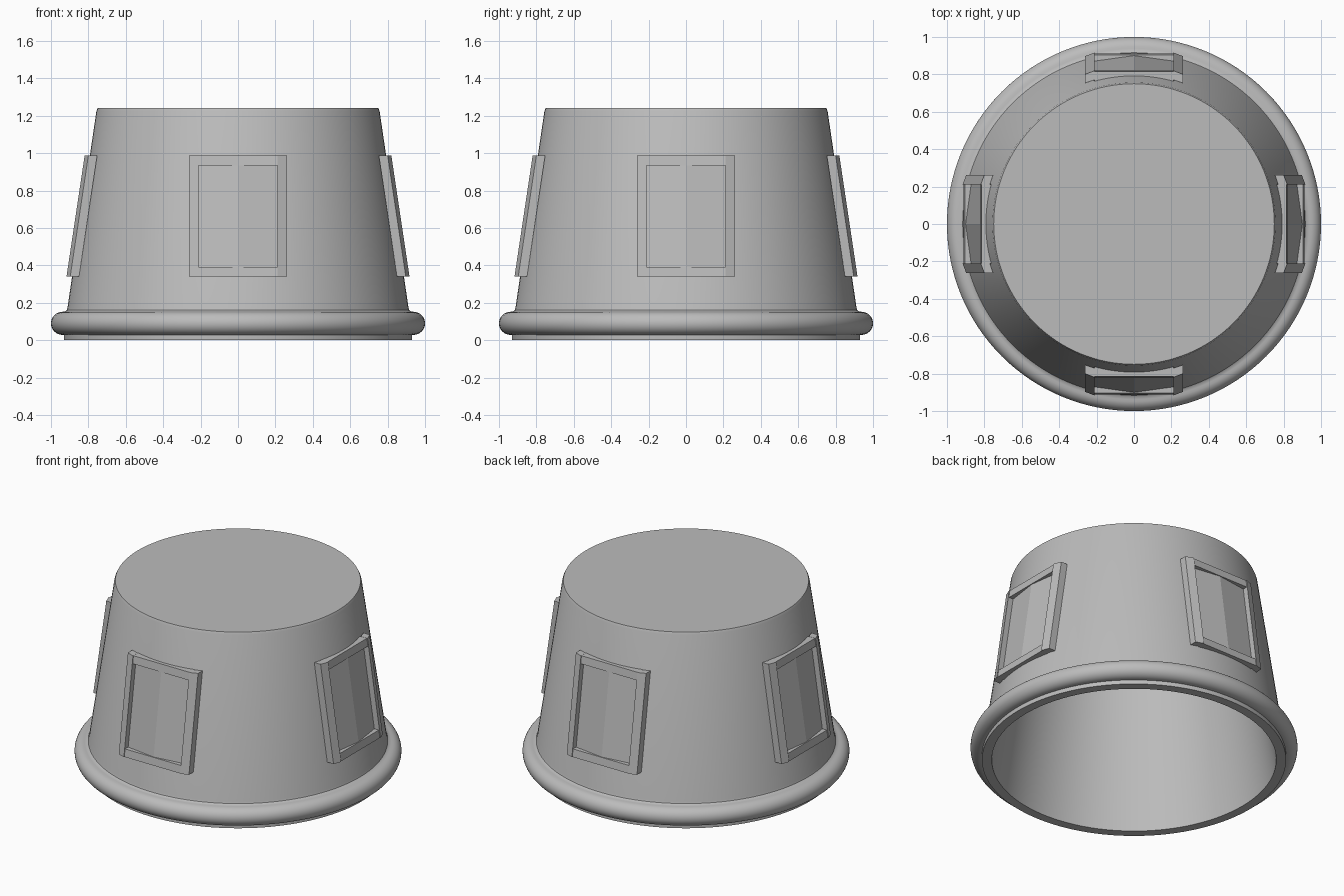
import bpy, bmesh, math
from mathutils import Matrix

old = bpy.data.objects.get("Cube")
if old:
    bpy.data.objects.remove(old, do_unlink=True)

grey = bpy.data.materials.new("plain grey")
grey.use_nodes = True
colour = (0.5, 0.5, 0.5, 1)
grey.diffuse_color = colour
grey.node_tree.nodes["Principled BSDF"].inputs["Base Color"].default_value = colour

SLOPE = 0.15      # inward lean of the wall per unit of height
SEGMENTS = 128


def finish(name, bm, smooth=False):
    bmesh.ops.recalc_face_normals(bm, faces=bm.faces)
    mesh = bpy.data.meshes.new(name)
    bm.to_mesh(mesh)
    bm.free()
    mesh.materials.append(grey)
    obj = bpy.data.objects.new(name, mesh)
    bpy.context.collection.objects.link(obj)
    if smooth:
        bpy.ops.object.select_all(action='DESELECT')
        obj.select_set(True)
        bpy.context.view_layer.objects.active = obj
        bpy.ops.object.shade_smooth_by_angle(angle=math.radians(35))
    return obj


def lathe(name, profile):
    """Revolve (radius, z) points; open ends are capped with a disc."""
    bm = bmesh.new()
    rings = []
    for r, z in profile:
        rings.append([bm.verts.new((r * math.cos(a), r * math.sin(a), z))
                      for a in (math.tau * i / SEGMENTS for i in range(SEGMENTS))])
    for low, high in zip(rings, rings[1:]):
        for i in range(SEGMENTS):
            j = (i + 1) % SEGMENTS
            bm.faces.new((low[i], low[j], high[j], high[i]))
    bm.faces.new(rings[0])
    bm.faces.new(rings[-1])
    return finish(name, bm, True)


def leaning_prism(name, section, z0, z1, angle):
    """Extrude an (x, depth) section upward, leaning with the wall."""
    bm = bmesh.new()
    rings = [[bm.verts.new((x, -(d - SLOPE * (z - 0.34)), z)) for x, d in section]
             for z in (z0, z1)]
    n = len(section)
    for i in range(n):
        j = (i + 1) % n
        bm.faces.new((rings[0][i], rings[0][j], rings[1][j], rings[1][i]))
    for ring in rings:
        bm.faces.new(ring)
    bm.transform(Matrix.Rotation(angle, 4, 'Z'))
    return finish(name, bm)


# Hollow tapered body with a rounded rim, from ceiling inside to top outside
bead = [(0.938 + 0.062 * math.cos(a), 0.09 + 0.062 * math.sin(a))
        for a in (math.radians(-90 + 180 * i / 16) for i in range(17))]
fillet = [(0.925, 0.154), (0.916, 0.16), (0.912, 0.172)]
lathe("body", [(0.69, 1.19), (0.87, 0), (0.93, 0), (0.93, 0.028)]
      + bead + fillet + [(0.757, 1.225), (0.75, 1.24)])

# Four framed windows around the wall
for side, angle in zip(("front", "left", "back", "right"),
                       (0, math.pi / 2, math.pi, -math.pi / 2)):
    leaning_prism(side + "_pane",
                  [(-0.215, 0.83), (0.215, 0.83), (0.215, 0.878), (0, 0.908), (-0.215, 0.878)],
                  0.345, 0.975, angle)
    for place, s in (("left", 1), ("right", -1)):
        leaning_prism(f"{side}_{place}_stile",
                      [(s * 0.21, 0.868), (s * 0.262, 0.85), (s * 0.262, 0.897), (s * 0.21, 0.917)],
                      0.34, 0.987, angle)
    for place, z in (("lower", 0.34), ("upper", 0.935)):
        leaning_prism(f"{side}_{place}_rail",
                      [(-0.21, 0.84), (0.21, 0.84), (0.21, 0.912), (-0.21, 0.912)],
                      z, z + 0.051, angle)
